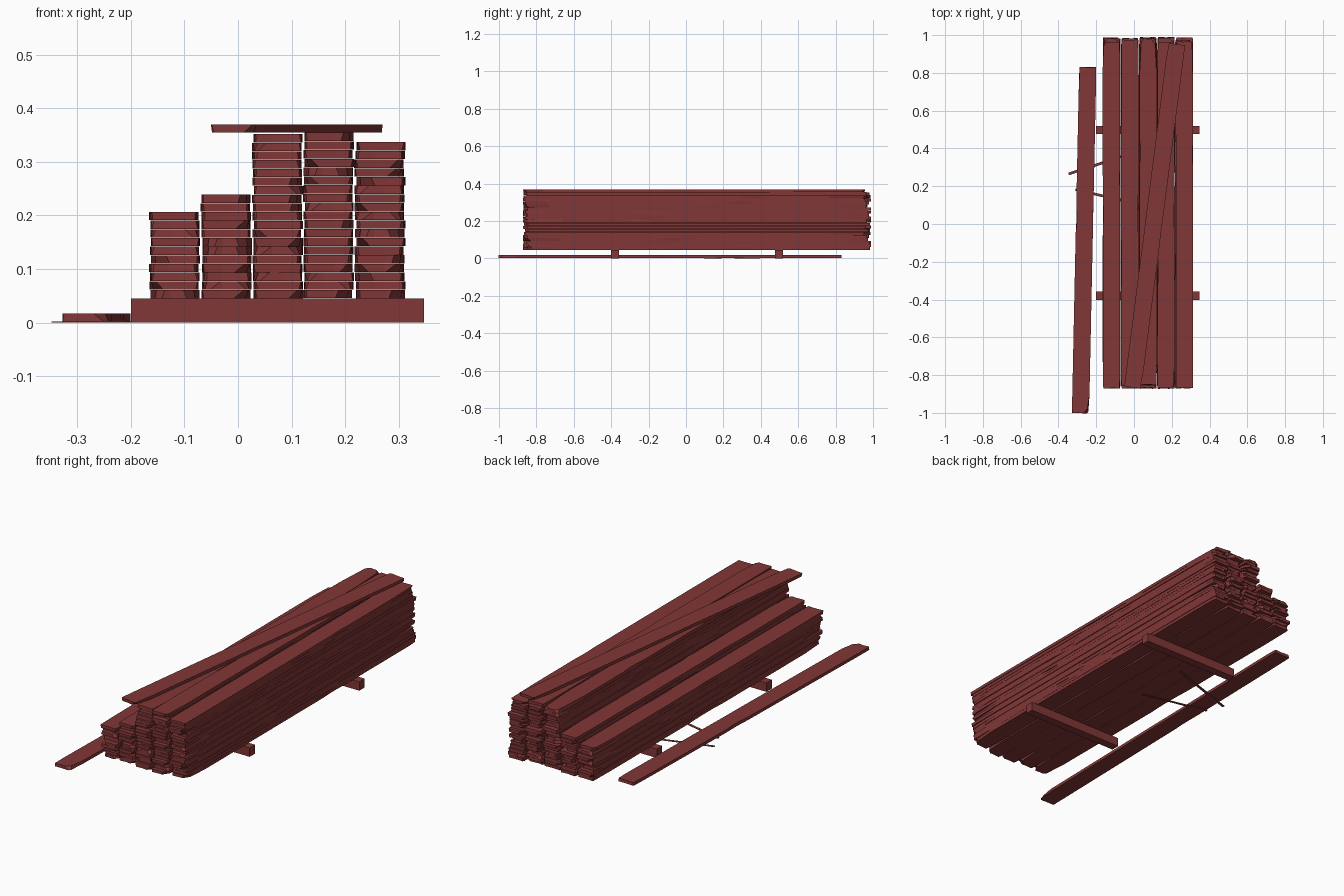
import bpy, bmesh, math, random

if "Cube" in bpy.data.objects:
    bpy.data.objects.remove(bpy.data.objects["Cube"])

random.seed(7)
wood = bpy.data.materials.new("red brown wood")
wood.diffuse_color = (0.223, 0.038, 0.038, 1)
wood.use_nodes = True
wood.node_tree.nodes["Principled BSDF"].inputs["Base Color"].default_value = wood.diffuse_color

HW, HL, T = 0.0455, 0.917, 0.0154   # plank half width, half length, thickness


def add(name, mesh, loc, rot=(0, 0, 0)):
    ob = bpy.data.objects.new(name, mesh)
    ob.location = loc
    ob.rotation_euler = rot
    bpy.context.collection.objects.link(ob)
    return ob


def box(name, loc, size, angle=0):
    me = bpy.data.meshes.new(name)
    bm = bmesh.new()
    bmesh.ops.create_cube(bm, size=1)
    bmesh.ops.scale(bm, vec=size, verts=bm.verts)
    bm.to_mesh(me)
    bm.free()
    me.materials.append(wood)
    return add(name, me, loc, (0, 0, angle))


def corner(big):
    # worn corner: end inset, shoulder, start of the long taper
    if big:
        a, b = random.uniform(0.02, 0.035), random.uniform(0.006, 0.012)
        return a, b, random.uniform(0.015, 0.035), random.uniform(0.06, 0.22)
    a = random.uniform(0.003, 0.01)
    return a, a * 0.4, random.uniform(0.004, 0.012), random.uniform(0.03, 0.16)


def plank_mesh(name, wear):
    corners = [corner(random.random() < wear) for _ in range(4)]
    dents = [(random.uniform(-0.45, 0.2), random.uniform(0.12, 0.3), random.uniform(0.0, 0.005))
             for _ in range(2)]

    def outline(k):
        # k scales the wear, so that top and bottom edges differ
        c = corners
        pts = []
        for side, (n, f) in ((1, (0, 1)), (-1, (2, 3))):
            # walk the right edge upward, then the left edge downward
            def start(q):
                a, b, s, t = q
                return [(HW - a * k, -HL), (HW - b * k, -HL + s * k), (HW, -HL + t)]
            low = start(c[n])
            high = [(x, -y) for x, y in reversed(start(c[f]))]
            y0, ln, d = dents[0 if side == 1 else 1]
            mid = [(HW, y0), (HW - d * k, y0 + ln * 0.35), (HW - d * k, y0 + ln * 0.7), (HW, y0 + ln)]
            pts += [(side * x, side * y) for x, y in low + mid + high]
            pts.append((0.01 * side, side * (HL - 0.003 * k)))
        return pts

    kt, kb = random.choice([(1, 0.4), (0.4, 1), (1, 0.8)])
    bm = bmesh.new()
    top = [bm.verts.new((x, y, T / 2)) for x, y in outline(kt)]
    bot = [bm.verts.new((x, y, -T / 2)) for x, y in outline(kb)]
    bm.faces.new(top)
    bm.faces.new(bot[::-1])
    for i in range(len(top)):
        j = (i + 1) % len(top)
        bm.faces.new((top[i], bot[i], bot[j], top[j]))
    bmesh.ops.recalc_face_normals(bm, faces=bm.faces)
    me = bpy.data.meshes.new(name)
    bm.to_mesh(me)
    bm.free()
    me.materials.append(wood)
    return me


variants = [plank_mesh("plank_%d" % i, 0.3) for i in range(9)]

# five columns of stacked planks: centre x, number of layers, top height
columns = [(-0.118, 10, 0.207), (-0.022, 12, 0.239), (0.074, 19, 0.352),
           (0.169, 19, 0.355), (0.265, 18, 0.337)]
for c, (x, n, top) in enumerate(columns):
    pitch = (top - 0.045) / n
    for i in range(n):
        add("stack_plank_%d_%d" % (c + 1, i + 1), random.choice(variants),
            (x + random.uniform(-0.002, 0.002), 0.058 + random.uniform(-0.015, 0.015),
             0.045 + (i + 0.5) * pitch),
            (0, random.choice((0, math.pi)), random.choice((0, math.pi)) + random.uniform(-0.001, 0.001)))

# loose plank lying diagonally on top, and one on the ground
add("top_loose_plank", plank_mesh("top_loose", 0.6), (0.1095, 0.043, 0.362), (0, 0, -math.atan2(0.231, 1.805)))
add("ground_plank", plank_mesh("ground", 0.2), (-0.264, -0.0855, 0.0095), (0, 0, -0.021))

# cross beams carrying the stack
for i, y in enumerate((-0.38, 0.498)):
    box("cross_beam_%d" % (i + 1), (0.0735, y, 0.0225), (0.547, 0.043, 0.045))

# thin flat splinters on the ground
for i, (x0, y0, x1, y1) in enumerate(((-0.346, 0.265, 0.035, 0.39), (-0.31, 0.182, 0.035, 0.103))):
    box("splinter_%d" % (i + 1), ((x0 + x1) / 2, (y0 + y1) / 2, 0.001),
        (math.hypot(x1 - x0, y1 - y0), 0.014, 0.002), math.atan2(y1 - y0, x1 - x0))
